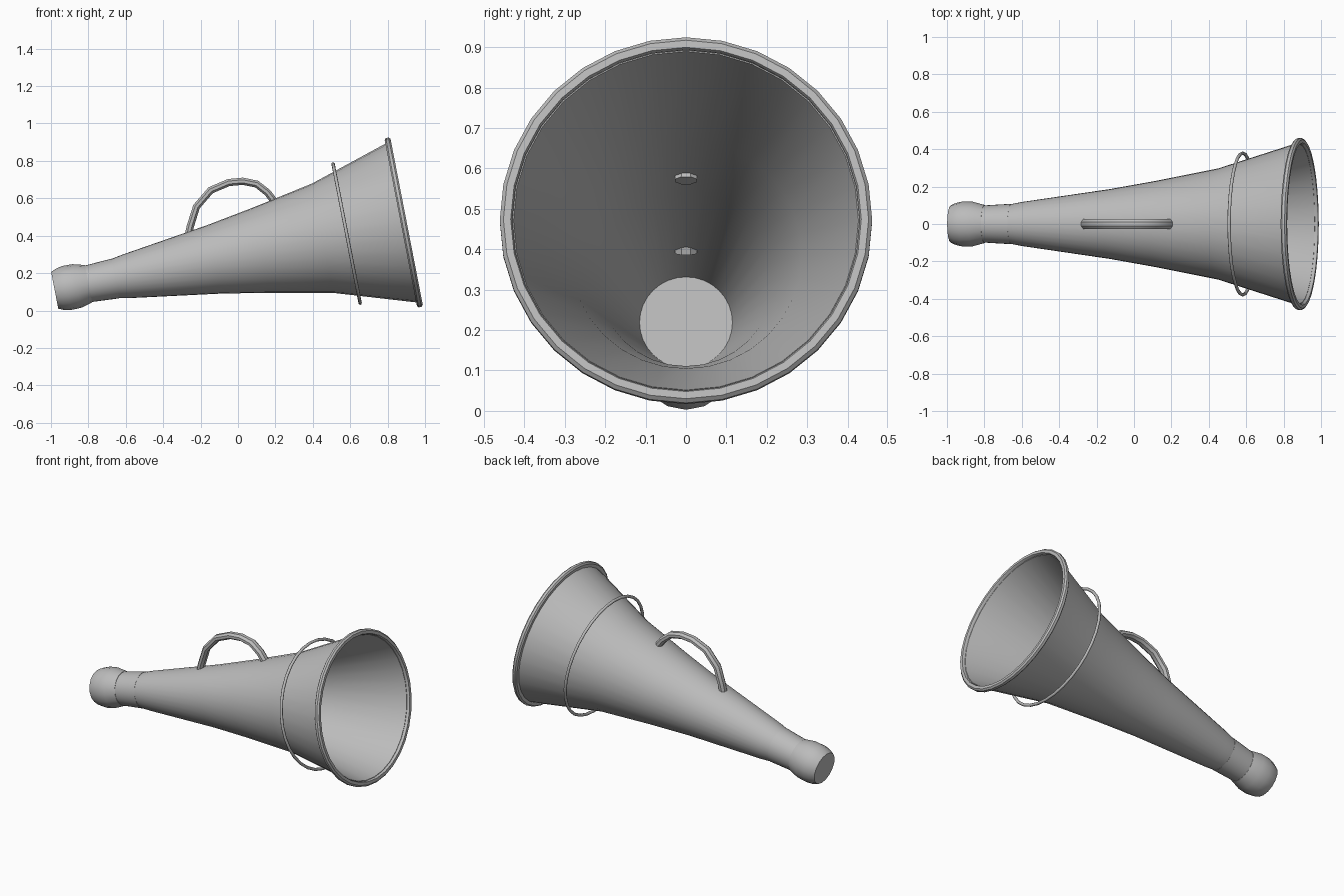
import bpy, bmesh, math
from mathutils import Vector, Matrix

if "Cube" in bpy.data.objects:
    bpy.data.objects.remove(bpy.data.objects["Cube"])

TILT = math.radians(11)
# local z runs along the horn axis, from mouthpiece to bell
AXIS = Matrix.Translation((-0.98, 0, 0.108)) @ Matrix.Rotation(math.pi / 2 - TILT, 4, 'Y')

grey = bpy.data.materials.new("grey_metal")
grey.diffuse_color = (0.5, 0.5, 0.5, 1)
grey.use_nodes = True
grey.node_tree.nodes["Principled BSDF"].inputs["Base Color"].default_value = grey.diffuse_color


def finish(name, bm, angle):
    bmesh.ops.recalc_face_normals(bm, faces=bm.faces)
    mesh = bpy.data.meshes.new(name)
    bm.to_mesh(mesh)
    bm.free()
    mesh.materials.append(grey)
    obj = bpy.data.objects.new(name, mesh)
    bpy.context.collection.objects.link(obj)
    bpy.ops.object.select_all(action='DESELECT')
    obj.select_set(True)
    bpy.context.view_layer.objects.active = obj
    bpy.ops.object.shade_smooth_by_angle(angle=math.radians(angle))
    return obj


def sweep(name, rings, angle=30, loop=False):
    """Skin a row of vertex rings; open ends are capped."""
    bm = bmesh.new()
    rows = [[bm.verts.new(p) for p in ring] for ring in rings]
    pairs = list(zip(rows, rows[1:])) + ([(rows[-1], rows[0])] if loop else [])
    for a, b in pairs:
        n = len(a)
        for i in range(n):
            bm.faces.new((a[i], a[(i + 1) % n], b[(i + 1) % n], b[i]))
    if not loop:
        bm.faces.new(rows[0])
        bm.faces.new(rows[-1])
    return finish(name, bm, angle)


def lathe(name, profile, sides, angle=30, loop=False):
    """Turn (distance, radius) points about the horn axis."""
    rings = [[AXIS @ Vector((r * math.cos(k * math.tau / sides),
                             r * math.sin(k * math.tau / sides), t))
              for k in range(sides)] for t, r in profile]
    return sweep(name, rings, angle, loop)


def circle(t, r, minor, n):
    return [(t + minor * math.cos(i * math.tau / n),
             r + minor * math.sin(i * math.tau / n)) for i in range(n)]


# Rounded mouthpiece and its collar
lathe("mouthpiece", [(0, 0.1), (0.03, 0.113), (0.065, 0.12), (0.12, 0.119),
                     (0.184, 0.102)], 16, 40)
lathe("collar", [(0.18, 0.099), (0.33, 0.108)], 32)

# Hollow horn: outer wall, lip, inner wall down to the closed throat
lathe("horn", [(0.326, 0.106), (0.39, 0.118), (0.87, 0.187), (1.125, 0.232),
               (1.46, 0.298), (1.9, 0.437), (1.9, 0.427), (1.46, 0.287),
               (1.136, 0.218), (0.58, 0.115)], 32)

# Rolled rim with a flat front, and the thin loose hoop behind it
lathe("rim", [(1.885, 0.43), (1.885, 0.452), (1.893, 0.461), (1.908, 0.461),
              (1.917, 0.452), (1.917, 0.434), (1.91, 0.43)], 32, 30, True)
lathe("hoop", circle(1.59, 0.379, 0.009, 8), 32, 50, True)

# Carrying handle: eight-sided flattened tube along an arch
path = [Vector((x, 0, z)) for x, z in (
    (-0.268, 0.39), (-0.255, 0.45), (-0.222, 0.555), (-0.146, 0.643),
    (-0.05, 0.684), (0.025, 0.691), (0.1, 0.676), (0.158, 0.63),
    (0.19, 0.588), (0.2, 0.57))]
rings = []
for i, p in enumerate(path):
    d = (path[min(i + 1, len(path) - 1)] - path[max(i - 1, 0)]).normalized()
    side = Vector((-d.z, 0, d.x))
    rings.append([p + side * 0.021 * math.cos((k + 0.5) * math.tau / 8)
                  + Vector((0, 0.029 * math.sin((k + 0.5) * math.tau / 8), 0))
                  for k in range(8)])
sweep("handle", rings, 30)
